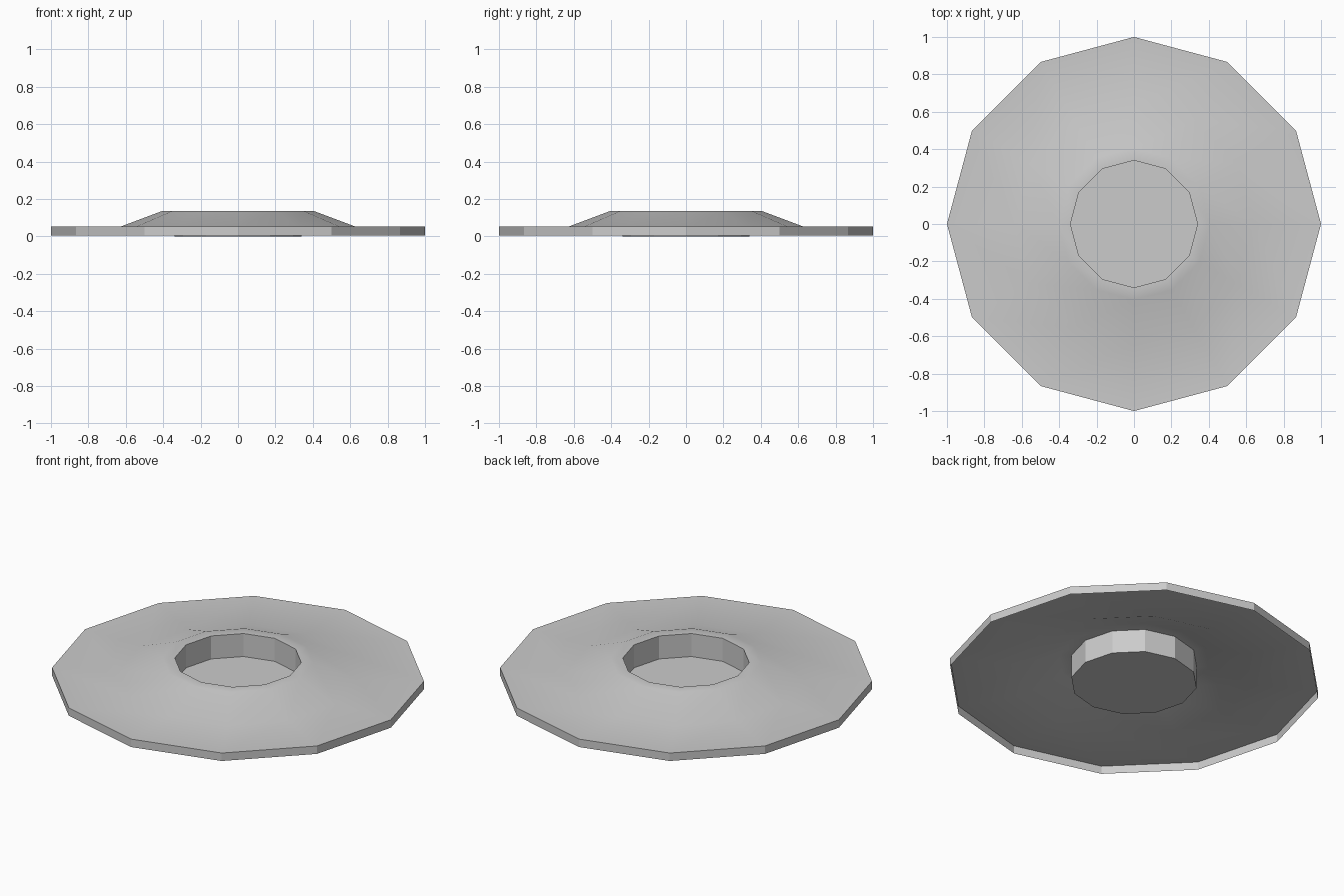
import bpy, bmesh, math

if "Cube" in bpy.data.objects:
    bpy.data.objects.remove(bpy.data.objects["Cube"])

SIDES = 12
# open-bottomed shell profile (radius, height): rim, brim, raised collar, cup wall
PROFILE = [(1.0, 0.005), (1.0, 0.052), (0.64, 0.048), (0.405, 0.136), (0.34, 0.136), (0.34, 0.0)]

bm = bmesh.new()
rings = []
for r, z in PROFILE:
    rings.append([bm.verts.new((r * math.cos(2 * math.pi * i / SIDES),
                                r * math.sin(2 * math.pi * i / SIDES), z))
                  for i in range(SIDES)])

# skin between neighbouring rings
for a, b in zip(rings, rings[1:]):
    for i in range(SIDES):
        j = (i + 1) % SIDES
        bm.faces.new((a[i], a[j], b[j], b[i]))

# floor of the central cup
bm.faces.new(rings[-1])

mesh = bpy.data.meshes.new("dish_shell")
bm.to_mesh(mesh)
bm.free()
dish = bpy.data.objects.new("dish_shell", mesh)
bpy.context.collection.objects.link(dish)

# soft slope, crisp rim and cup facets
bpy.context.view_layer.objects.active = dish
dish.select_set(True)
bpy.ops.object.shade_smooth_by_angle(angle=math.radians(26))
